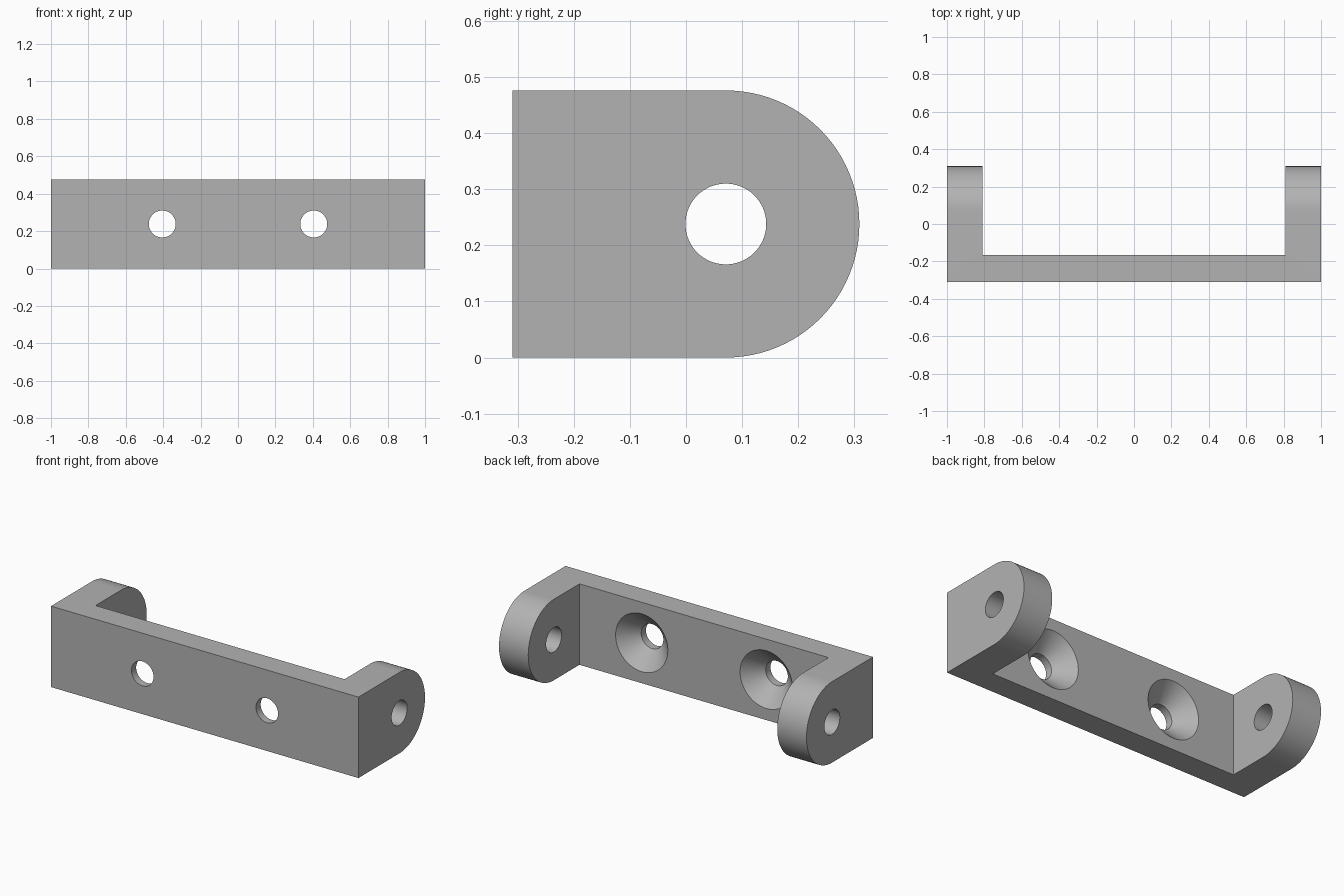
import bpy
import bmesh
from math import sin, cos, pi, radians

default_cube = bpy.data.objects.get("Cube")
if default_cube:
    bpy.data.objects.remove(default_cube, do_unlink=True)

HEIGHT = 0.476
MID_Z = HEIGHT / 2
FRONT_Y, PLATE_BACK_Y, PIVOT_Y = -0.309, -0.167, 0.071
ARM_INNER_X = 0.81
HOLE_R, SINK_R = 0.072, 0.17
SINK_DEPTH = SINK_R - HOLE_R

grey = bpy.data.materials.new("plain grey")
grey.use_nodes = True
colour = (0.45, 0.45, 0.45, 1)
grey.diffuse_color = colour
grey.node_tree.nodes["Principled BSDF"].inputs["Base Color"].default_value = colour


def loft(name, rings):
    """Closed solid joining equal-length rings of points, with capped ends."""
    bm = bmesh.new()
    loops = [[bm.verts.new(p) for p in ring] for ring in rings]
    for a, b in zip(loops, loops[1:]):
        for i in range(len(a)):
            j = (i + 1) % len(a)
            bm.faces.new((a[i], a[j], b[j], b[i]))
    bm.faces.new(loops[0])
    bm.faces.new(loops[-1])
    bmesh.ops.recalc_face_normals(bm, faces=bm.faces)
    mesh = bpy.data.meshes.new(name)
    bm.to_mesh(mesh)
    bm.free()
    mesh.materials.append(grey)
    obj = bpy.data.objects.new(name, mesh)
    bpy.context.collection.objects.link(obj)
    return obj


def circle(radius, count=64):
    angles = [2 * pi * i / count for i in range(count)]
    return [(radius * cos(a), radius * sin(a)) for a in angles]


def cut(target, cutter):
    cutter.hide_render = True
    mod = target.modifiers.new("cut", "BOOLEAN")
    mod.operation = "DIFFERENCE"
    mod.solver = "EXACT"
    mod.object = cutter
    bpy.context.view_layer.objects.active = target
    bpy.ops.object.modifier_apply(modifier=mod.name)
    bpy.data.objects.remove(cutter, do_unlink=True)


# Bracket body: side outline with a rounded back, swept along the full width
STEPS = 48
arc = [-pi / 2 + pi * i / STEPS for i in range(STEPS + 1)]
outline = [(FRONT_Y, HEIGHT), (FRONT_Y, 0)]
outline += [(PIVOT_Y + MID_Z * cos(a), MID_Z + MID_Z * sin(a)) for a in arc]
bracket = loft("bracket", [[(x, y, z) for y, z in outline] for x in (-1, 1)])

# Opening between the two arms
corners = [(PLATE_BACK_Y, -1), (1, -1), (1, 1), (PLATE_BACK_Y, 1)]
cut(bracket, loft("opening_cutter",
                  [[(x, y, z) for y, z in corners] for x in (-ARM_INNER_X, ARM_INNER_X)]))

# Pivot hole through both arms
cut(bracket, loft("pivot_cutter",
                  [[(x, PIVOT_Y + u, MID_Z + v) for u, v in circle(HOLE_R)] for x in (-2, 2)]))

# Countersunk screw holes in the plate
OVER = 0.02
sink_steps = [(FRONT_Y - OVER, HOLE_R), (PLATE_BACK_Y - SINK_DEPTH, HOLE_R),
              (PLATE_BACK_Y + OVER, SINK_R + OVER)]
for side in (-1, 1):
    cut(bracket, loft("screw_cutter",
                      [[(side * 0.405 + u, y, MID_Z + v) for u, v in circle(r)]
                       for y, r in sink_steps]))

# Smooth curves with crisp edges
bpy.ops.object.select_all(action="DESELECT")
bracket.select_set(True)
bpy.context.view_layer.objects.active = bracket
bpy.ops.object.shade_smooth_by_angle(angle=radians(30))
